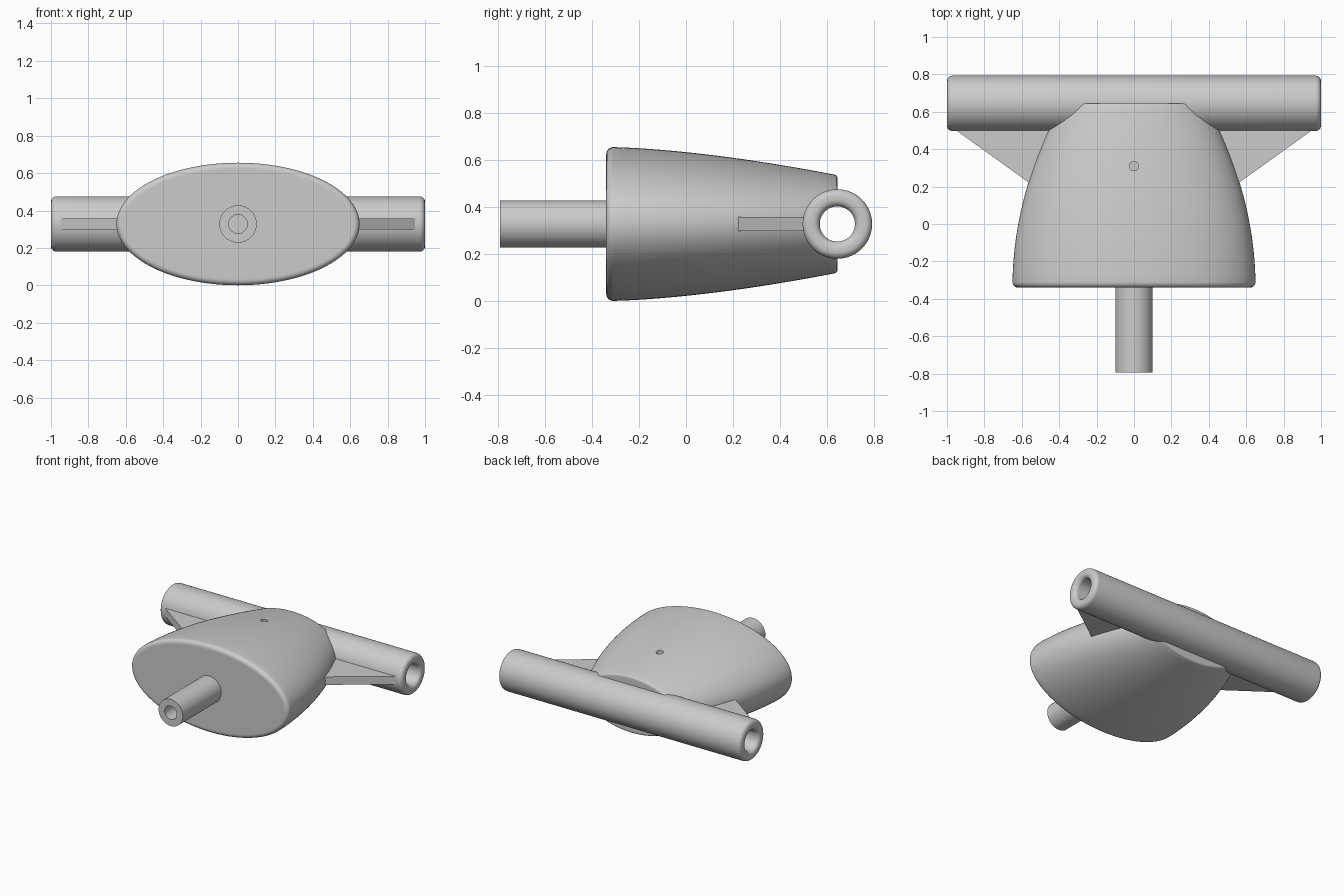
import bpy, bmesh
from math import sin, cos, pi, radians
from mathutils import Vector

cube = bpy.data.objects.get("Cube")
if cube:
    bpy.data.objects.remove(cube, do_unlink=True)

MID = 0.328          # height of the main axis
BAR_Y = 0.645        # crossbar axis
FRONT, BACK = -0.34, 0.645

grey = bpy.data.materials.new("light_grey")
grey.use_nodes = True
grey.diffuse_color = (0.6, 0.6, 0.6, 1)
grey.node_tree.nodes["Principled BSDF"].inputs["Base Color"].default_value = (0.6, 0.6, 0.6, 1)


def add_object(name, bm):
    bmesh.ops.recalc_face_normals(bm, faces=bm.faces[:])
    mesh = bpy.data.meshes.new(name)
    bm.to_mesh(mesh)
    bm.free()
    mesh.materials.append(grey)
    obj = bpy.data.objects.new(name, mesh)
    bpy.context.collection.objects.link(obj)
    return obj


def loft(name, rings, axis, origin, segments=64, loop=False):
    """Skin elliptical rings (position, radius_a, radius_b) along an axis."""
    bm = bmesh.new()
    rows = []
    for t, a, b in rings:
        row = []
        for i in range(segments):
            u, v = a * cos(2 * pi * i / segments), b * sin(2 * pi * i / segments)
            p = {"x": (t, u, v), "y": (u, t, v), "z": (u, v, t)}[axis]
            row.append(bm.verts.new(Vector(p) + Vector(origin)))
        rows.append(row)
    pairs = list(zip(rows, rows[1:]))
    if loop:
        pairs.append((rows[-1], rows[0]))
    else:
        bm.faces.new(rows[0])
        bm.faces.new(rows[-1])
    for r, s in pairs:
        for i in range(segments):
            j = (i + 1) % segments
            bm.faces.new((r[i], r[j], s[j], s[i]))
    return add_object(name, bm)


def activate(obj):
    bpy.ops.object.select_all(action='DESELECT')
    obj.select_set(True)
    bpy.context.view_layer.objects.active = obj


def cut(obj, cutter):
    cutter.hide_render = True
    mod = obj.modifiers.new("cut", 'BOOLEAN')
    mod.operation = 'DIFFERENCE'
    mod.solver = 'EXACT'
    mod.object = cutter
    activate(obj)
    bpy.ops.object.modifier_apply(modifier=mod.name)
    bpy.data.objects.remove(cutter, do_unlink=True)


def smooth(obj):
    activate(obj)
    bpy.ops.object.shade_smooth_by_angle(angle=radians(30))


# Body: tapering elliptical shell with a rounded front rim and slight back rim
def body_ring(y, inset=0.0):
    u = y - FRONT
    return (y, 0.65 - 0.27 * u ** 2 - inset, MID - 0.123 * u ** 1.6 - inset)


rim, lip, steps = 0.03, 0.01, 6
rings = [body_ring(FRONT, rim + 0.01)]
for i in range(steps + 1):
    a = pi / 2 * i / steps
    rings.append(body_ring(FRONT + rim * (1 - cos(a)), rim * (1 - sin(a))))
span = BACK - lip - FRONT - rim
rings += [body_ring(FRONT + rim + span * i / 24) for i in range(1, 24)]
for i in range(4):
    a = pi / 2 * i / 3
    rings.append(body_ring(BACK - lip * (1 - sin(a)), lip * (1 - cos(a))))
rings.append(body_ring(BACK, lip + 0.01))
body = loft("body", rings, "y", (0, 0, MID), 128)

# Clearances in the body for the crossbar bore, stem bore and vent hole
cut(body, loft("bar_cutter", [(-1, 0.11, 0.11), (1, 0.11, 0.11)], "x", (0, BAR_Y, MID)))
cut(body, loft("stem_cutter", [(-0.5, 0.07, 0.07), (0.25, 0.07, 0.07)], "y", (0, 0, MID)))
cut(body, loft("vent_cutter", [(0.42, 0.025, 0.025), (0.9, 0.025, 0.025)], "z", (0, 0.31, 0), 32))
smooth(body)

# Crossbar: open tube with rounded ends inside and out
outer, inner, fillet = 0.148, 0.075, 0.03
profile = []
for cx, cr, start in ((1 - fillet, outer - fillet, pi / 2), (1 - fillet, inner + fillet, 0),
                      (fillet - 1, inner + fillet, -pi / 2), (fillet - 1, outer - fillet, -pi)):
    for i in range(steps + 1):
        a = start - pi / 2 * i / steps
        r = cr + fillet * sin(a)
        profile.append((cx + fillet * cos(a), r, r))
smooth(loft("crossbar", profile, "x", (0, BAR_Y, MID), 96, loop=True))

# Stem: hollow rod leaving the front face, blind at its inner end
stem_profile = [(0.28, 0.05), (-0.793, 0.05), (-0.793, 0.1), (0.3, 0.1)]
smooth(loft("stem", [(y, r, r) for y, r in stem_profile], "y", (0, 0, MID)))

# Gussets: flat triangular webs between the body and the crossbar
for side, label in ((1, "left"), (-1, "right")):
    bm = bmesh.new()
    outline = [(0.95, 0.5), (0.95, 0.53), (0.42, 0.53), (0.42, 0.22), (0.56, 0.22)]
    face = bm.faces.new([bm.verts.new((side * x, y, MID - 0.03)) for x, y in outline])
    top = bmesh.ops.extrude_face_region(bm, geom=[face])
    bmesh.ops.translate(bm, vec=(0, 0, 0.06),
                        verts=[g for g in top["geom"] if isinstance(g, bmesh.types.BMVert)])
    add_object(label + "_gusset", bm)
